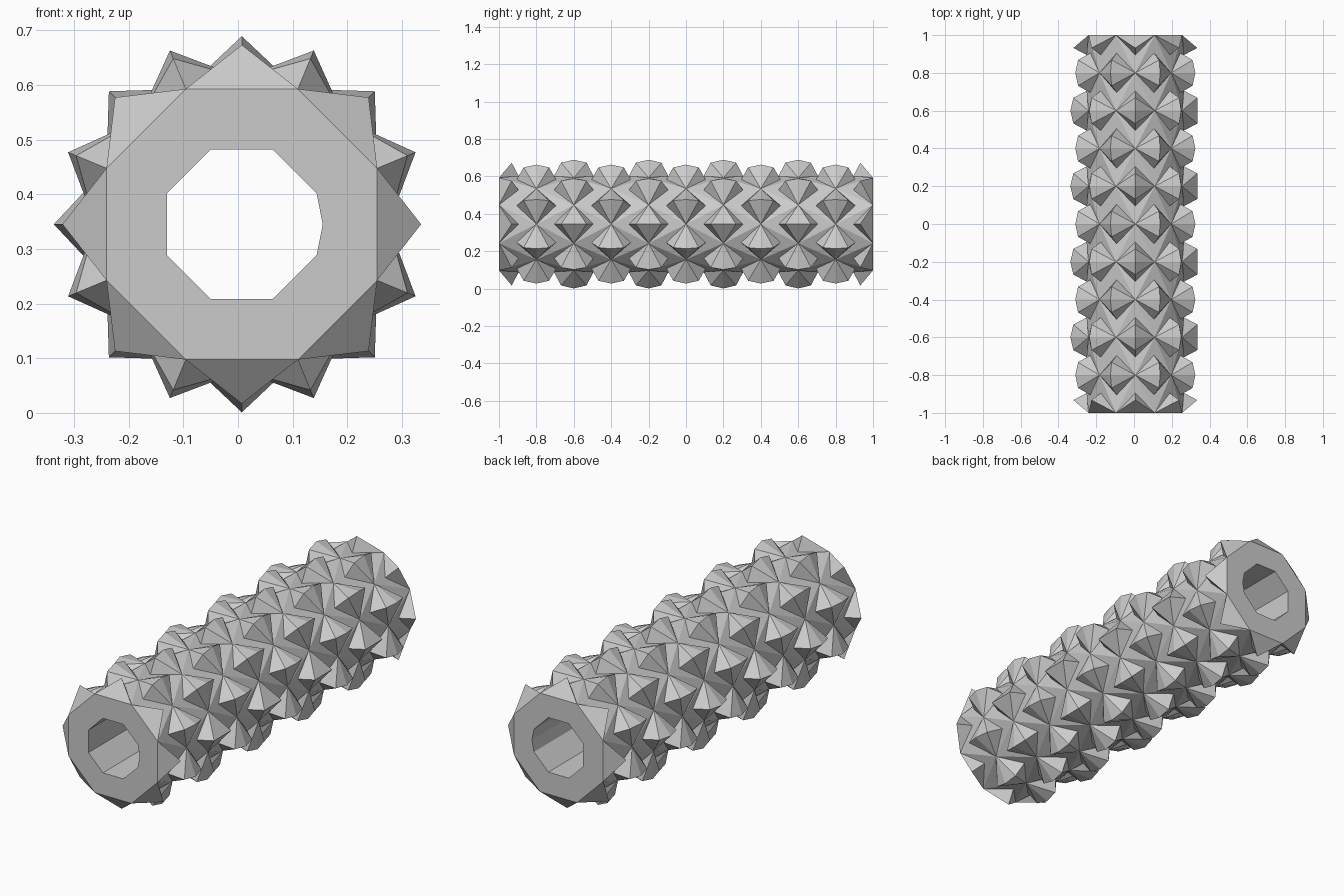
import bpy, bmesh
from math import sin, cos, pi

if "Cube" in bpy.data.objects:
    bpy.data.objects.remove(bpy.data.objects["Cube"])

CX, CZ = 0.007, 0.345        # tube axis
R_BASE, R_HOLE = 0.268, 0.148
STEP = pi / 4                # eight studs per row


def pt(r, a, y):
    return (CX + r * cos(a), y, CZ + r * sin(a))


def finish(bm, name):
    me = bpy.data.meshes.new(name)
    bm.to_mesh(me)
    bm.free()
    ob = bpy.data.objects.new(name, me)
    bpy.context.collection.objects.link(ob)
    return ob


# Tube: faceted outer wall whose octagon rows alternate by half a step
bm = bmesh.new()
rows = []
for k in range(-5, 6):
    off = STEP / 2 if k % 2 else 0
    rows.append([bm.verts.new(pt(R_BASE, off + i * STEP, k * 0.2)) for i in range(8)])
for j in range(10):
    a, b = rows[j], rows[j + 1]
    s = 1 if j % 2 == 0 else 0
    for i in range(8):
        n = (i + 1) % 8
        bm.faces.new((a[i], a[n], b[(i + s) % 8]))
        bm.faces.new((b[i], b[n], a[(i + 1 - s) % 8]))

# Bore and flat ring-shaped ends
angles = [STEP / 2 + i * STEP for i in range(8)] + [2 * pi]
ends = [[bm.verts.new(pt(R_HOLE, a, y)) for a in angles] for y in (-1, 1)]
for i in range(9):
    n = (i + 1) % 9
    bm.faces.new((ends[0][i], ends[0][n], ends[1][n], ends[1][i]))
for outer, inner in ((rows[0], ends[0]), (rows[-1], ends[1])):
    for i in range(7):
        bm.faces.new((outer[i], outer[i + 1], inner[i + 1], inner[i]))
    bm.faces.new((outer[7], outer[0], inner[0], inner[8], inner[7]))
bmesh.ops.recalc_face_normals(bm, faces=bm.faces[:])
finish(bm, "roller_tube")

# Studs: a rounded profile along the tube, pulled to a point on both sides
FULL = [(-0.113, 0.243), (-0.068, 0.328), (0, 0.344), (0.068, 0.328), (0.113, 0.243)]
bm = bmesh.new()
for k in range(-5, 6):
    y0 = k * 0.2
    off = 0 if k % 2 else STEP / 2
    for i in range(8):
        a = off + i * STEP
        prof = FULL
        if k == -5:
            prof = [(0, 0.2476)] + FULL[3:]
        elif k == 5:
            prof = FULL[:2] + [(0, 0.2476)]
        elif k % 2 and i == 0:
            prof = FULL[:2] + FULL[3:]      # blunt studs on the right side
        ridge = [bm.verts.new(pt(r, a, y0 + y)) for y, r in prof]
        p = bm.verts.new(pt(R_BASE, a - STEP / 2, y0))
        q = bm.verts.new(pt(R_BASE, a + STEP / 2, y0))
        for u, v in zip(ridge, ridge[1:]):
            bm.faces.new((p, v, u))
            bm.faces.new((q, u, v))
for f in bm.faces:
    f.normal_update()
    c = f.calc_center_median()
    if f.normal.x * (c.x - CX) + f.normal.z * (c.z - CZ) < 0:
        f.normal_flip()
finish(bm, "roller_studs")
